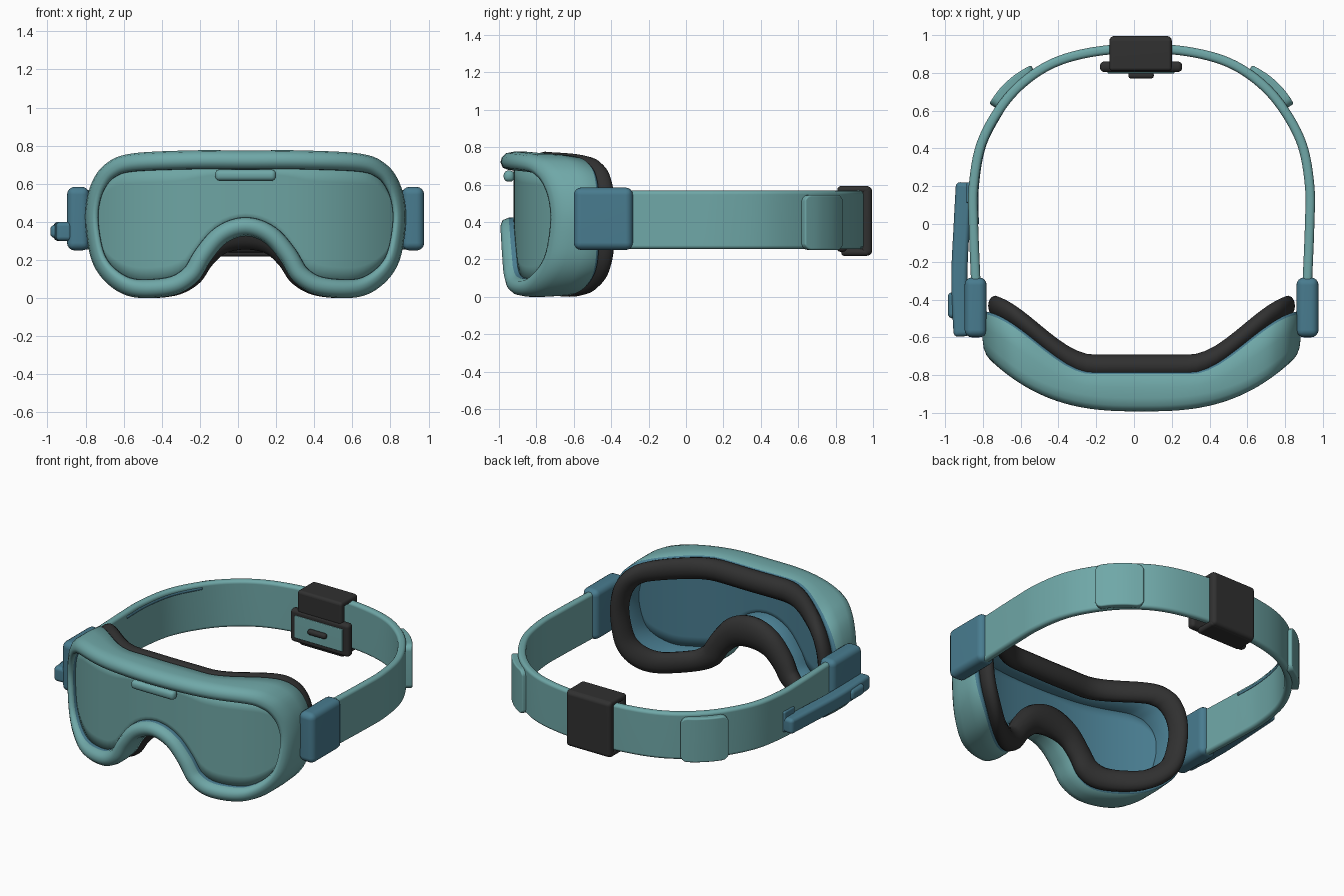
import bpy, bmesh, math
from mathutils import Vector

cube = bpy.data.objects.get("Cube")
if cube:
    bpy.data.objects.remove(cube, do_unlink=True)

CX = 0.04  # symmetry plane of the mask and strap


def material(name, rgb):
    m = bpy.data.materials.new(name)
    m.use_nodes = True
    m.diffuse_color = (*rgb, 1)
    m.node_tree.nodes["Principled BSDF"].inputs["Base Color"].default_value = (*rgb, 1)
    return m


TEAL = material("teal rubber", (0.16, 0.39, 0.39))
LENS = material("lens teal", (0.155, 0.375, 0.368))
BLUE = material("slate blue", (0.065, 0.2, 0.275))
DARK = material("charcoal foam", (0.03, 0.03, 0.03))


def finish(name, bm, mats, bevel=0.0, recalc=True):
    if recalc:
        bmesh.ops.recalc_face_normals(bm, faces=bm.faces[:])
    for f in bm.faces:
        f.smooth = True
    mesh = bpy.data.meshes.new(name)
    bm.to_mesh(mesh)
    bm.free()
    for m in mats:
        mesh.materials.append(m)
    ob = bpy.data.objects.new(name, mesh)
    bpy.context.collection.objects.link(ob)
    if bevel:
        b = ob.modifiers.new("round edges", "BEVEL")
        b.width, b.segments, b.limit_method = bevel, 4, "ANGLE"
        b.angle_limit = math.radians(40)
        ob.modifiers.new("even shading", "WEIGHTED_NORMAL")
    return ob


def spline(pts, closed, steps=6):
    """Smooth curve through 2D points."""
    n, out = len(pts), []
    for i in range(n if closed else n - 1):
        ids = [(i + k) % n if closed else min(max(i + k, 0), n - 1) for k in (-1, 0, 1, 2)]
        a, b, c, d = (Vector(pts[j]) for j in ids)
        for s in range(steps):
            t = s / steps
            out.append(0.5 * (2 * b + (c - a) * t + (2 * a - 5 * b + 4 * c - d) * t * t
                              + (3 * b - a - 3 * c + d) * t ** 3))
    if not closed:
        out.append(Vector(pts[-1]))
    return out


# Mask outline seen from the front, with its wrap-around front and back curves
half = [(0, .775), (.3, .775), (.61, .757), (.74, .70), (.81, .60), (.84, .47),
        (.835, .33), (.805, .19), (.74, .09), (.64, .02), (.52, 0), (.36, .02),
        (.25, .09), (.18, .2), (.1, .29), (0, .325)]
outline = spline(half + [(-x, z) for x, z in half[-2:0:-1]], True)


def front_y(u):
    return -0.992 + 0.5 * abs(u) ** 2.75


def back_y(u):
    s = min(max((abs(u) - 0.26) / 0.6, 0), 1)
    return -0.78 + 0.32 * s * s * (3 - 2 * s)


def inset(amount):
    """Outline moved inward, less so at the far sides."""
    n, out = len(outline), []
    for i, p in enumerate(outline):
        t = (outline[(i + 1) % n] - outline[i - 1]).normalized()
        out.append(p + Vector((t.y, -t.x)) * amount * (1 - 0.3 * (abs(p.x) / 0.84) ** 6))
    return out


def mask_ring(name, profile, mats, blue_bands=(), widen=1.0, nose_drop=0.0):
    """Sweep a closed profile of (inset, front-to-back mix, depth) round the outline."""
    bm = bmesh.new()
    rows = []
    for amount, mix, depth in profile:
        row = []
        for p in inset(amount):
            y = front_y(p.x) * (1 - mix) + back_y(p.x) * mix + depth
            drop = nose_drop * math.exp(-(p.x / 0.18) ** 2) if p.y < 0.55 else 0
            row.append(bm.verts.new((CX + p.x * widen, y, p.y - drop * (1 - 7 * amount))))
        rows.append(row)
    for r, row in enumerate(rows):
        nxt = rows[(r + 1) % len(rows)]
        for i in range(len(row)):
            j = (i + 1) % len(row)
            f = bm.faces.new((row[i], row[j], nxt[j], nxt[i]))
            f.material_index = int(r in blue_bands)
    return finish(name, bm, mats)


# Frame with rolled front lip, blue lens seat and blue inner wall
mask_ring("mask_frame",
          [(.10, 0, .09), (.098, 0, .045), (.085, 0, .012), (.055, 0, 0), (.028, 0, .008),
           (.008, 0, .03), (0, 0, .07), (0, .6, 0), (.006, 1, -.015), (.02, 1, 0), (.06, 1, 0)],
          [TEAL, BLUE], blue_bands=(0, 8, 9, 10))

# Face foam
foam = []
for k in range(14):
    a = math.tau * k / 14
    foam.append((.07 + .07 * math.cos(a), 1, .028 + .062 * math.sin(a)))
mask_ring("face_foam", foam, [DARK], widen=0.965, nose_drop=0.07)

# Curved lens as a clean grid, teal outside and blue inside
rim = inset(.088)
right_end = max(range(len(rim)), key=lambda i: rim[i].x)
left_end = min(range(len(rim)), key=lambda i: rim[i].x)
lower = rim[right_end:left_end + 1]
upper = rim[left_end:] + rim[:right_end + 1]


def height(chain, x):
    for a, b in zip(chain, chain[1:]):
        if min(a.x, b.x) <= x <= max(a.x, b.x):
            return a.y + (b.y - a.y) * (x - a.x) / ((b.x - a.x) or 1)


bm = bmesh.new()
columns = []
for k in range(-30, 31):
    x = 0.998 * rim[right_end].x * math.sin(math.pi / 2 * k / 30)
    z0, z1 = height(lower, x), height(upper, x)
    columns.append([bm.verts.new((CX + x, front_y(x) + .07, z0 + (z1 - z0) * r / 8))
                    for r in range(9)])
for a, b in zip(columns, columns[1:]):
    for r in range(8):
        bm.faces.new((a[r], b[r], b[r + 1], a[r + 1]))
lens = finish("lens", bm, [LENS, BLUE], recalc=False)
shell = lens.modifiers.new("thickness", "SOLIDIFY")
shell.thickness, shell.offset, shell.material_offset = 0.012, -1, 1


def ribbon(name, path, thick, z0, z1, mat, bevel, corner=0.0):
    """Upright band following a path in plan, with optional rounded end corners."""
    pts = spline(path, False)
    last = len(pts) - 1
    bm = bmesh.new()
    rows = []
    for i, p in enumerate(pts):
        t = (pts[min(i + 1, last)] - pts[max(i - 1, 0)]).normalized()
        n = Vector((t.y, -t.x)) * thick / 2
        cut = corner * max(0, 1 - min(i, last - i) / 3) ** 2
        rows.append([bm.verts.new((q.x, q.y, z)) for q, z in
                     ((p + n, z0 + cut), (p + n, z1 - cut), (p - n, z1 - cut), (p - n, z0 + cut))])
    for a, b in zip(rows, rows[1:]):
        for k in range(4):
            bm.faces.new((a[k], a[k - 1], b[k - 1], b[k]))
    bm.faces.new(rows[0])
    bm.faces.new(rows[-1])
    return finish(name, bm, [mat], bevel)


def box(name, lo, hi, mat, bevel):
    bm = bmesh.new()
    bmesh.ops.create_cube(bm, size=1)
    for v in bm.verts:
        v.co = [lo[k] if v.co[k] < 0 else hi[k] for k in range(3)]
    return finish(name, bm, [mat], bevel)


# Head strap
strap = [(.87, -.5), (.878, -.3), (.89, 0), (.89, .2), (.85, .42), (.75, .61),
         (.625, .75), (.46, .855), (.25, .912), (0, .93)]
ribbon("head_strap", [(CX + u, y) for u, y in strap]
       + [(CX - u, y) for u, y in strap[-2::-1]], .05, .255, .567, TEAL, .02)

# Thin blue seam along the inside of the right strap
ribbon("strap_seam", [(CX - u + .025, y) for u, y in strap[2:6]], .008, .528, .543, BLUE, 0)

# Strap end pads and side clips
pad = [(.788, .625), (.735, .7), (.66, .77), (.575, .822)]
for side, s in (("left", 1), ("right", -1)):
    ribbon(side + "_strap_pad", [(CX + s * u, y) for u, y in pad],
           .045, .25, .545, TEAL, .015, corner=.035)
    x0, x1 = sorted((CX + s * .82, CX + s * .937))
    box(side + "_clip", (x0, -.6, .25), (x1, -.283, .584), BLUE, .04)

# Lever, its mount and knob on the right side
ribbon("side_lever", [(-.9, .22), (-.912, 0), (-.925, -.3), (-.912, -.595)],
       .085, .3, .4, BLUE, .03)
box("lever_mount", (-.888, .11, .3), (-.855, .22, .44), BLUE, .012)
box("lever_knob", (-.985, -.5, .315), (-.93, -.36, .385), BLUE, .025)

# Vent lip below the top rim
box("vent_lip", (CX - .16, -.975, .615), (CX + .16, -.917, .675), TEAL, .025)

# Rear buckle: back plate, top and bottom caps, front flap
box("buckle_back", (-.13, .935, .22), (.2, .995, .59), DARK, .025)
box("buckle_top", (-.13, .81, .553), (.2, .985, .592), DARK, .018)
box("buckle_bottom", (-.13, .83, .218), (.2, .98, .258), DARK, .018)
box("buckle_flap", (-.13, .81, .44), (.2, .855, .59), DARK, .018)

# Inner buckle plate with inset and toggle
box("buckle_plate", (-.18, .805, .24), (.255, .86, .46), DARK, .022)
box("plate_inset", (-.14, .797, .275), (.215, .81, .425), TEAL, .005)
box("plate_toggle", (-.03, .77, .335), (.105, .805, .37), DARK, .015)
